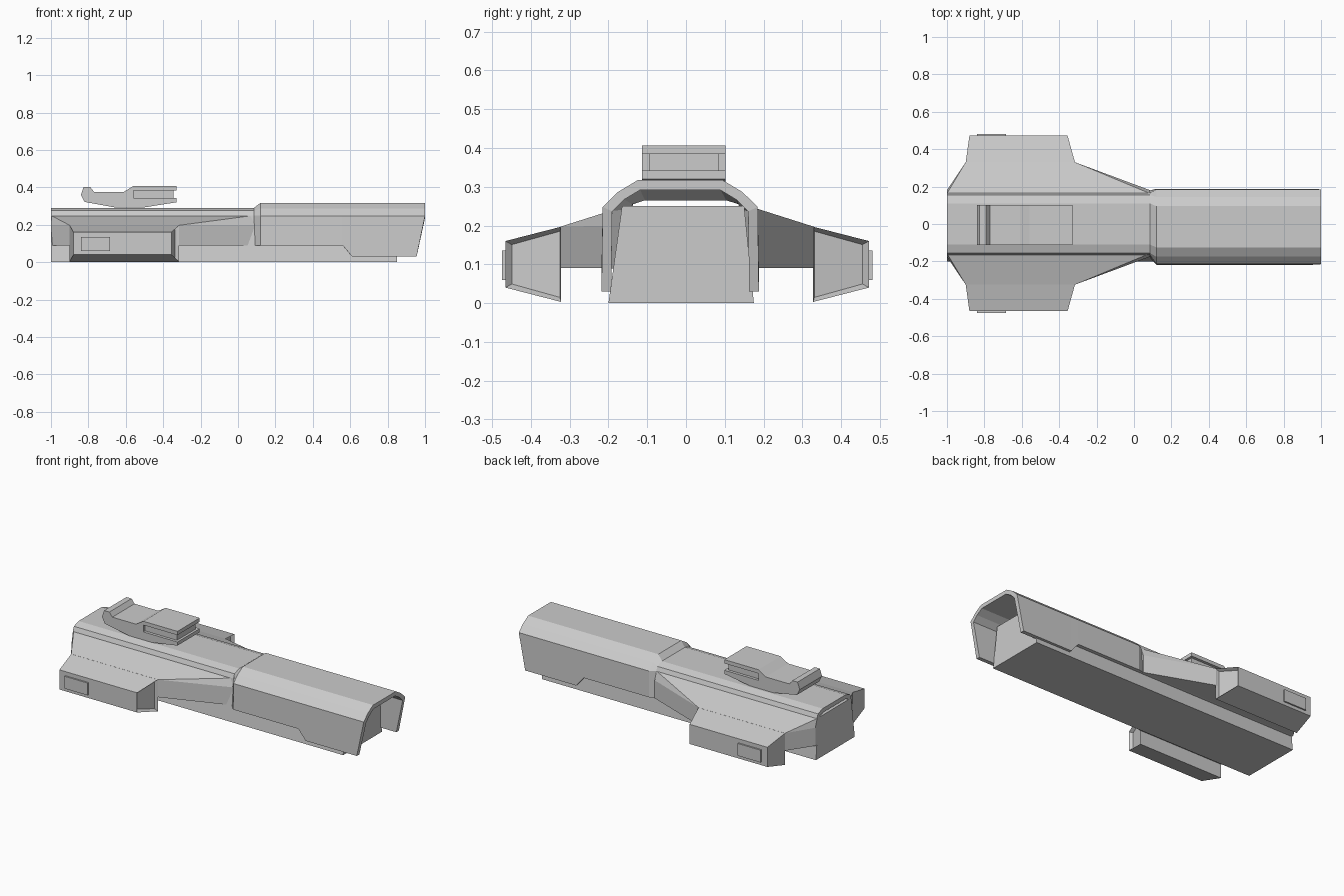
import bpy, bmesh

if "Cube" in bpy.data.objects:
    bpy.data.objects.remove(bpy.data.objects["Cube"])


def make(name, verts, faces, closed=True):
    me = bpy.data.meshes.new(name)
    me.from_pydata(verts, [], faces)
    if closed:
        bm = bmesh.new()
        bm.from_mesh(me)
        bmesh.ops.recalc_face_normals(bm, faces=bm.faces)
        bm.to_mesh(me)
        bm.free()
    ob = bpy.data.objects.new(name, me)
    bpy.context.collection.objects.link(ob)
    return ob


def bridge(name, a, b):
    """Solid between two matching rings of points."""
    n = len(a)
    faces = [tuple(range(n)), tuple(range(n, 2 * n))]
    faces += [(i, (i + 1) % n, n + (i + 1) % n, n + i) for i in range(n)]
    return make(name, list(a) + list(b), faces)


def box(name, x0, x1, y0, y1, z0, z1):
    ring = [(y0, z0), (y1, z0), (y1, z1), (y0, z1)]
    return bridge(name, [(x0, *p) for p in ring], [(x1, *p) for p in ring])


# Inner hull: tapered bar running through the shell
ring = [(-0.2, 0), (0.175, 0), (0.15, 0.25), (-0.165, 0.25)]
bridge("inner_hull", [(-1, *p) for p in ring], [(0.85, *p) for p in ring])

# Outer shell: hollow arch, low and narrow at the rear, taller at the front
REAR = [(0.18, 0.09), (0.165, 0.25), (0.155, 0.275), (0.11, 0.29)]
FRONT = [(0.203, 0.09), (0.2, 0.248), (0.16, 0.287), (0.11, 0.317)]


def section(half, cy, bottom):
    half = [(half[0][0], bottom)] + half[1:]
    return [(cy + y, z) for y, z in half] + [(cy - y, z) for y, z in half[::-1]]


stations = [(-1, REAR, 0, 0.09), (0.085, REAR, 0, 0.09), (0.12, FRONT, -0.015, 0.09),
            (0.56, FRONT, -0.015, 0.09), (0.61, FRONT, -0.015, 0.03),
            (1, FRONT, -0.015, 0.03)]
verts, faces = [], []
for x, half, cy, bottom in stations:
    for y, z in section(half, cy, bottom):
        verts.append((0.955 if x == 1 and z < 0.05 else x, y, z))
for i in range(len(stations) - 1):
    for j in range(7):
        k = i * 8 + j
        faces.append((k, k + 1, k + 9, k + 8))
shell = make("outer_shell", verts, faces, closed=False)
mod = shell.modifiers.new("thickness", "SOLIDIFY")
mod.thickness = 0.025
mod.offset = -1
mod.use_even_offset = True

for s, side in ((1, "left"), (-1, "right")):
    dy = 0.003

    def P(x, y, z):
        return (x, s * y + dy, z)

    # Wing root fairing
    top = [P(-1, 0.16, 0.25), P(-1, 0.178, 0.2), P(-0.9, 0.327, 0.197),
           P(-0.315, 0.327, 0.197), P(0.085, 0.178, 0.2), P(0.085, 0.16, 0.25)]
    low = [(x, y, 0.09) for x, y, z in top]
    n = 6
    make("wing_" + side, top + low,
         [(0, 1, 2), (0, 2, 3, 5), (3, 4, 5), tuple(range(6, 12))] +
         [(i, (i + 1) % n, n + (i + 1) % n, n + i) for i in range(n)])

    # Side pod with a recessed front face
    inner = [P(-0.9, 0.325, 0.003), P(-0.315, 0.325, 0.003),
             P(-0.315, 0.325, 0.197), P(-0.9, 0.325, 0.197)]
    outer = [P(-0.88, 0.469, 0.04), P(-0.355, 0.469, 0.04),
             P(-0.355, 0.469, 0.16), P(-0.88, 0.469, 0.16)]
    pod = bridge("pod_" + side, inner, outer)
    bm = bmesh.new()
    bm.from_mesh(pod.data)
    front = max(bm.faces, key=lambda f: f.calc_center_median().x)
    bmesh.ops.inset_region(bm, faces=[front], thickness=0.015)
    bmesh.ops.translate(bm, verts=front.verts, vec=front.normal * -0.02)
    bm.to_mesh(pod.data)
    bm.free()

    # Small raised panel on the pod
    ys = sorted((s * 0.46 + dy, s * 0.478 + dy))
    box("pod_panel_" + side, -0.84, -0.685, *ys, 0.06, 0.135)

# Deck module: side profile with a slot, and a recessed core inside the slot
profile = [(-0.84, 0.36), (-0.825, 0.402), (-0.79, 0.402), (-0.77, 0.376),
           (-0.61, 0.376), (-0.56, 0.407), (-0.33, 0.407), (-0.33, 0.384),
           (-0.56, 0.384), (-0.56, 0.342), (-0.33, 0.342), (-0.33, 0.32),
           (-0.5, 0.293), (-0.66, 0.293), (-0.82, 0.322)]
bridge("deck_module", [(x, -0.113, z) for x, z in profile],
       [(x, 0.102, z) for x, z in profile])
box("deck_module_core", -0.565, -0.345, -0.096, 0.085, 0.338, 0.388)
